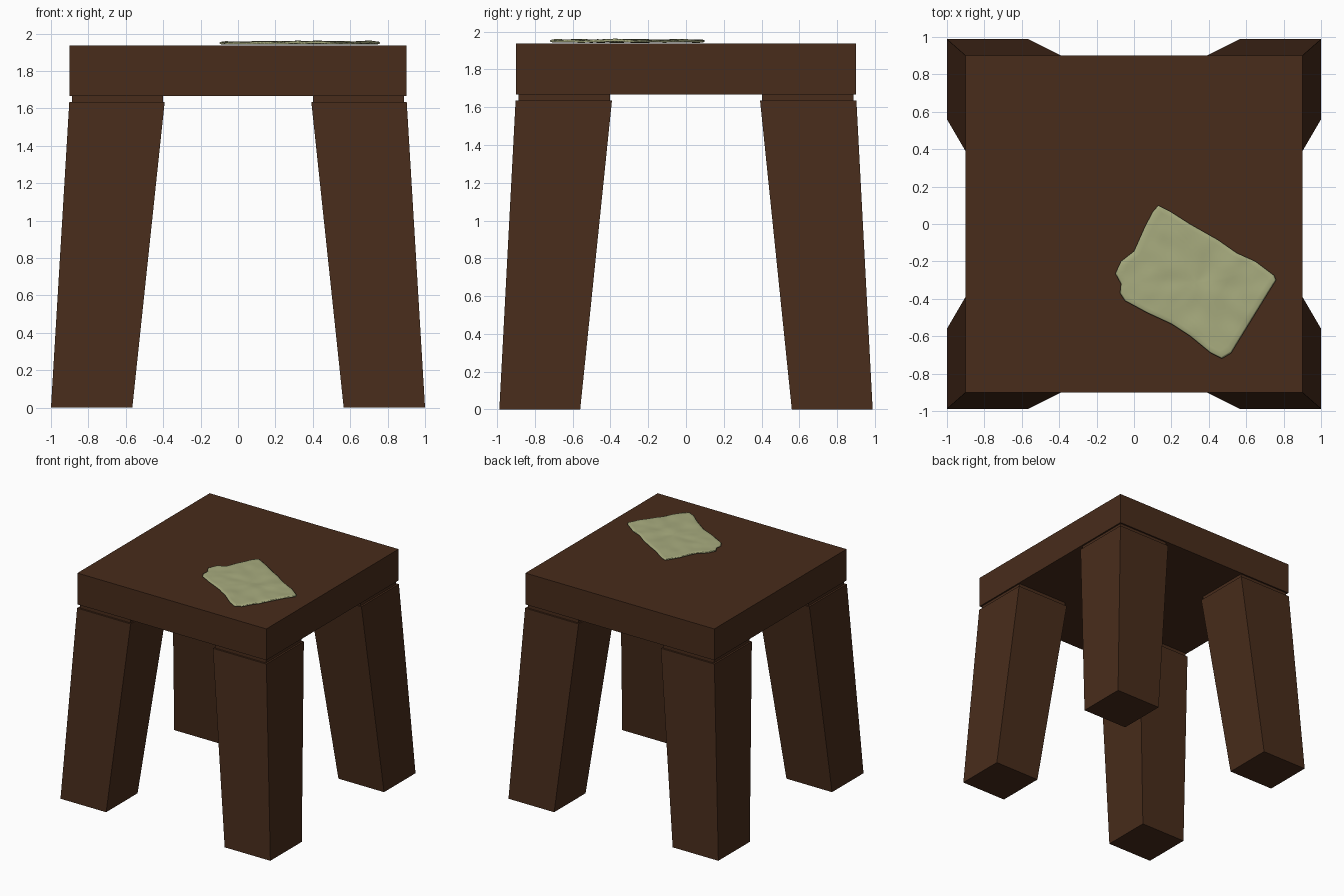
import bpy, bmesh
from mathutils import Vector, noise

if "Cube" in bpy.data.objects:
    bpy.data.objects.remove(bpy.data.objects["Cube"])


def material(name, rgb):
    m = bpy.data.materials.new(name)
    m.diffuse_color = (*rgb, 1)
    m.use_nodes = True
    m.node_tree.nodes["Principled BSDF"].inputs["Base Color"].default_value = m.diffuse_color
    return m


wood = material("dark_wood", (0.065, 0.025, 0.011))
linen = material("linen", (0.39, 0.41, 0.21))


def add_object(name, bm, mat):
    bmesh.ops.recalc_face_normals(bm, faces=bm.faces)
    me = bpy.data.meshes.new(name)
    bm.to_mesh(me)
    bm.free()
    me.materials.append(mat)
    ob = bpy.data.objects.new(name, me)
    bpy.context.collection.objects.link(ob)
    return ob


def loft(name, sections, mat, sx=1, sy=1):
    """Stack of rectangles (x0, x1, y0, y1, z) joined into a closed solid."""
    bm = bmesh.new()
    rings = []
    for x0, x1, y0, y1, z in sections:
        rings.append([bm.verts.new((sx * x, sy * y, z))
                      for x, y in ((x0, y0), (x1, y0), (x1, y1), (x0, y1))])
    bm.faces.new(rings[0])
    bm.faces.new(rings[-1])
    for a, b in zip(rings, rings[1:]):
        for i in range(4):
            j = (i + 1) % 4
            bm.faces.new((a[i], a[j], b[j], b[i]))
    return add_object(name, bm, mat)


# Square seat slab
loft("seat", [(-.9, .9, -.9, .9, 1.667), (-.9, .9, -.9, .9, 1.937)], wood)

# Splayed tapering legs, each with a narrow recessed collar under the seat
for side, sx in (("left", -1), ("right", 1)):
    for end, sy in (("front", -1), ("back", 1)):
        loft(f"{end}_{side}_leg",
             [(.565, 1.0, .56, .988, 0),
              (.392, .902, .392, .902, 1.635),
              (.402, .887, .402, .887, 1.635),
              (.402, .887, .402, .887, 1.667)], wood, sx, sy)

# Cloth outline, seen from above
outline = [(.13, .10), (.19, .07), (.30, 0), (.45, -.085), (.55, -.155), (.65, -.20),
           (.75, -.275), (.76, -.30), (.71, -.38), (.55, -.64), (.52, -.69), (.47, -.72),
           (.41, -.69), (.30, -.60), (.20, -.535), (.07, -.475), (-.05, -.41),
           (-.075, -.37), (-.07, -.32), (-.10, -.265), (-.07, -.20), (0, -.145),
           (.06, -.01), (.10, .065)]
pts = [Vector((x, y, 0)) for x, y in outline]
loop = []
for i, p in enumerate(pts):
    q = pts[(i + 1) % len(pts)]
    n = max(1, round((q - p).length / .025))
    loop += [p.lerp(q, k / n) for k in range(n)]
centre = Vector((.33, -.31, 0))


def ripple(p):
    return noise.noise(Vector((p.x * 9 + p.y * 5, p.y * 9 - p.x * 5, 1.7)))


# Thin rumpled cloth: edge rounded between bottom and top layers
bm = bmesh.new()
fractions = [.1 * k for k in range(1, 10)]
profile = ([(f, 0) for f in fractions] + [(.975, 0), (1.0, .3), (.99, .5), (1.0, .7), (.975, 1)]
           + [(f, 1) for f in reversed(fractions)])
rings = []
for f, h in profile:
    ring = []
    for p in loop:
        v = centre.lerp(p, f)
        r = ripple(v)
        v.z = 1.9425 + .004 * r + h * (.0145 + .003 * r)
        ring.append(bm.verts.new(v))
    rings.append(ring)
for a, b in zip(rings, rings[1:]):
    for i in range(len(loop)):
        j = (i + 1) % len(loop)
        bm.faces.new((a[i], a[j], b[j], b[i]))
for ring, z in ((rings[0], 1.9425), (rings[-1], 1.957)):
    c = bm.verts.new((centre.x, centre.y, z + .005 * ripple(centre)))
    for i in range(len(ring)):
        bm.faces.new((ring[i], ring[(i + 1) % len(ring)], c))
cloth = add_object("folded_cloth", bm, linen)
for f in cloth.data.polygons:
    f.use_smooth = True
